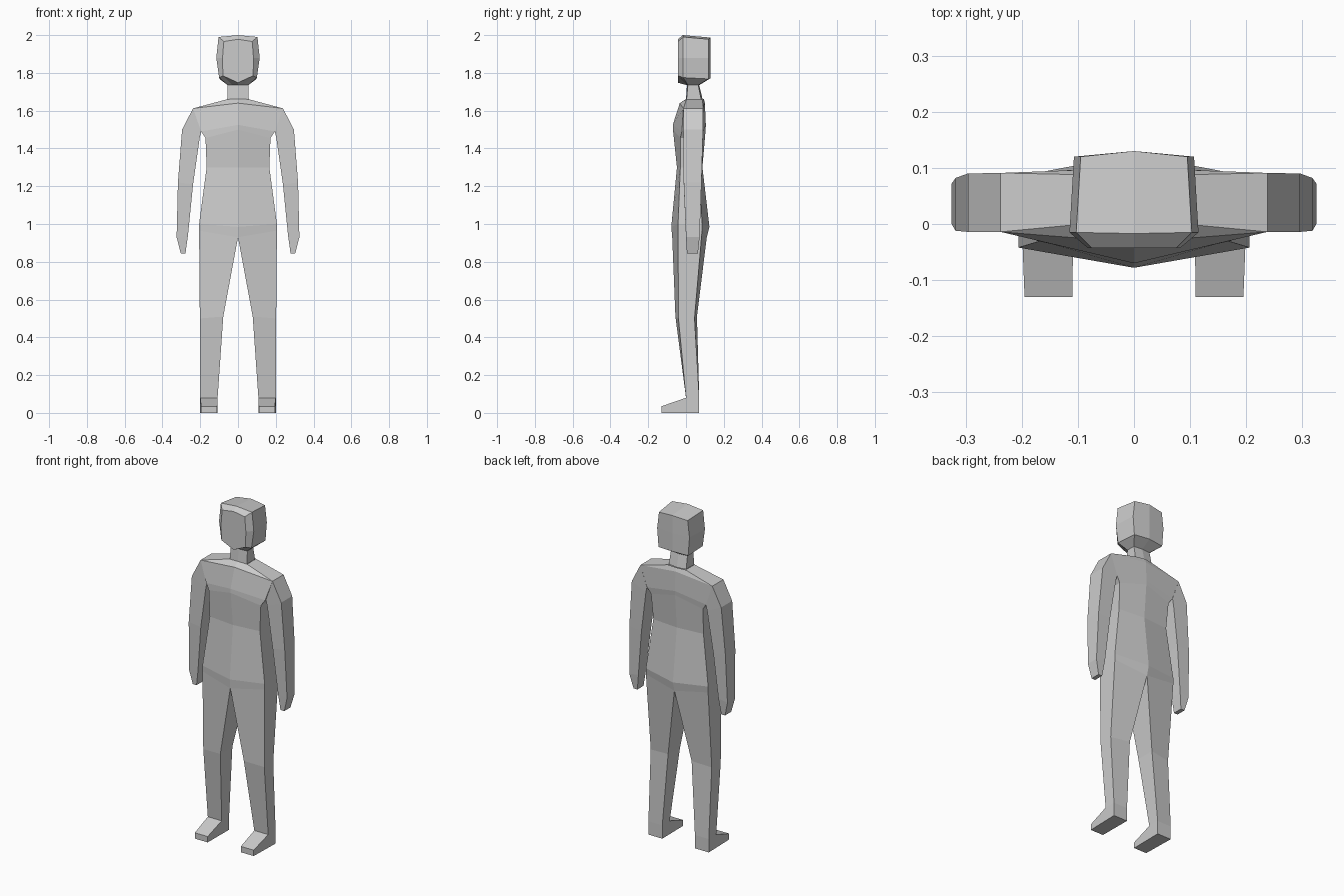
import bpy
import bmesh

grey = bpy.data.materials.new("plain_grey")
grey.diffuse_color = (0.6, 0.6, 0.6, 1)


def loft(name, rings, closed=True, cap_end=False, fan=None):
    """Skin cross-sections of the +x half, then mirror to the other side.
    fan: ((point), [index lists]) extra faces joining the last ring to one point."""
    bm = bmesh.new()
    vs = [[bm.verts.new(p) for p in r] for r in rings]
    n = len(rings[0])
    for a, b in zip(vs, vs[1:]):
        for i in range(n if closed else n - 1):
            j = (i + 1) % n
            bm.faces.new((a[i], a[j], b[j], b[i]))
    if cap_end:
        bm.faces.new(vs[-1])
    if fan:
        tip = bm.verts.new(fan[0])
        for ids in fan[1]:
            bm.faces.new([vs[-1][i] for i in ids] + [tip])
    bmesh.ops.recalc_face_normals(bm, faces=bm.faces)
    me = bpy.data.meshes.new(name)
    bm.to_mesh(me)
    bm.free()
    me.materials.append(grey)
    ob = bpy.data.objects.new(name, me)
    bpy.context.collection.objects.link(ob)
    mirror = ob.modifiers.new("mirror", 'MIRROR')
    mirror.use_clip = True
    mirror.merge_threshold = 0.0005
    return ob


def trunk(x, z_side, z_mid, f_mid, f_side, b_side, b_mid):
    """Half ring: centre front, side front, side back, centre back."""
    return [(0, f_mid, z_mid), (x, f_side, z_side), (x, b_side, z_side), (0, b_mid, z_mid)]


# Torso, from the hips up to the base of the neck
hip = trunk(0.206, 0.965, 0.93, -0.073, -0.042, 0.085, 0.11)
loft("torso", [
    hip,
    trunk(0.206, 1.0, 0.985, -0.078, -0.042, 0.085, 0.124),
    trunk(0.166, 1.3, 1.3, -0.048, -0.03, 0.072, 0.087),
    trunk(0.172, 1.455, 1.50, -0.069, -0.03, 0.085, 0.104),
    trunk(0.195, 1.49, 1.525, -0.07, -0.022, 0.09, 0.105),
    trunk(0.238, 1.612, 1.64, -0.033, -0.014, 0.091, 0.1),
    trunk(0.058, 1.66, 1.662, 0.0, 0.003, 0.087, 0.095),
], closed=False)

# Neck
neck_top = trunk(0.055, 1.735, 1.735, 0.005, 0.01, 0.065, 0.07)
loft("neck", [trunk(0.057, 1.66, 1.66, 0.0, 0.003, 0.08, 0.088), neck_top], closed=False)

# Head: centre front, face edge, temple, back edge, centre back
loft("head", [
    [(0, 0.005, 1.735), (0.03, 0.007, 1.735), (0.055, 0.01, 1.735),
     (0.055, 0.065, 1.735), (0, 0.07, 1.735)],
    [(0, -0.043, 1.748), (0.08, -0.043, 1.785), (0.1, -0.015, 1.775),
     (0.098, 0.12, 1.768), (0, 0.13, 1.772)],
    [(0, -0.043, 1.88), (0.082, -0.043, 1.88), (0.115, -0.015, 1.88),
     (0.107, 0.12, 1.88), (0, 0.13, 1.88)],
    [(0, -0.043, 1.978), (0.075, -0.043, 1.966), (0.103, -0.015, 1.99),
     (0.095, 0.12, 1.978), (0, 0.13, 1.987)],
], closed=False, fan=((0, -0.017, 2.0), [(0, 1, 2), (2, 3, 4)]))


# Arms: each section is an inner edge and an outer edge, spanning y0 to y1
def arm_ring(xi, zi, xo, zo, y0, y1):
    return [(xi, y0, zi), (xo, y0, zo), (xo, y1, zo), (xi, y1, zi)]


loft("arms", [
    arm_ring(0.195, 1.49, 0.238, 1.612, -0.014, 0.091),
    arm_ring(0.203, 1.455, 0.296, 1.5, -0.014, 0.09),
    arm_ring(0.238, 1.21, 0.318, 1.22, -0.012, 0.082),
    arm_ring(0.265, 0.94, 0.325, 0.93, 0.0, 0.072),
    arm_ring(0.278, 0.845, 0.303, 0.845, 0.005, 0.063),
], cap_end=True)

# Legs, from the hips down to the ankles
ankle = [(0.108, 0.0, 0.08), (0.2, 0.0, 0.08), (0.2, 0.07, 0.08), (0.108, 0.07, 0.08)]
loft("legs", [
    hip,
    [(0.078, -0.056, 0.51), (0.202, -0.04, 0.5), (0.202, 0.045, 0.5), (0.078, 0.058, 0.51)],
    ankle,
])

# Feet: side outline stretched across, open at the ankle
def foot_side(x, x_toe):
    return [(x, 0.07, 0.08), (x, 0.07, 0), (x_toe, -0.13, 0), (x_toe, -0.13, 0.035), (x, 0.0, 0.08)]


foot = loft("feet", [foot_side(0.108, 0.11), foot_side(0.2, 0.195)], closed=False)
bm = bmesh.new()
bm.from_mesh(foot.data)
bm.verts.ensure_lookup_table()
for start in (0, 5):
    bm.faces.new(bm.verts[start:start + 5])
bmesh.ops.recalc_face_normals(bm, faces=bm.faces)
bm.to_mesh(foot.data)
bm.free()
